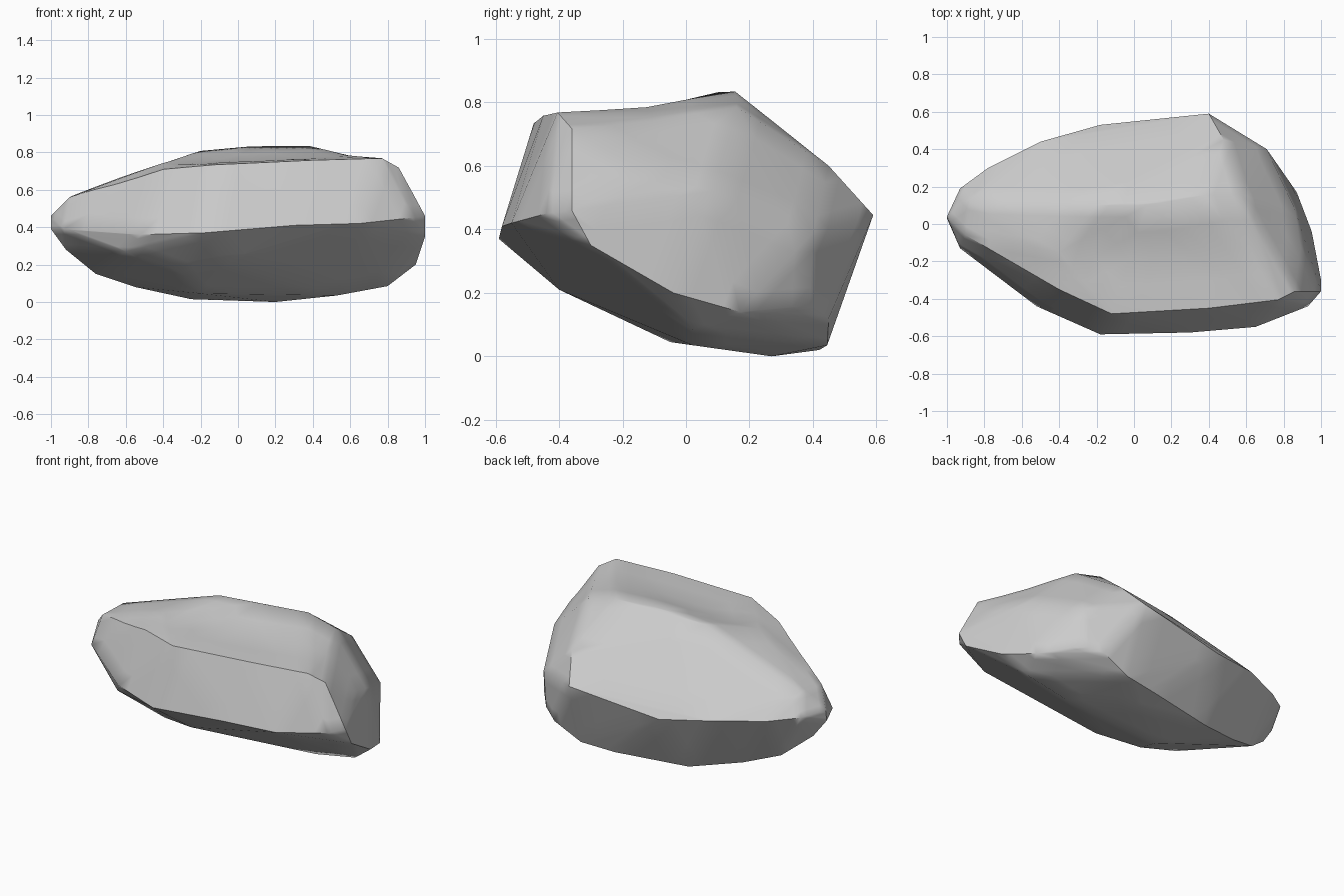
import bpy, bmesh, math

if "Cube" in bpy.data.objects:
    bpy.data.objects.remove(bpy.data.objects["Cube"])

# contour lines of the boulder: each a short run of corner points
front_rim = [(-.93, -.13, .39), (-.78, -.24, .37), (-.52, -.44, .36), (-.18, -.59, .37),
             (.3, -.58, .41), (.65, -.55, .42), (.93, -.44, .45)]
front_crest = [(-.9, -.06, .56), (-.4, -.35, .715), (-.12, -.48, .735), (.4, -.45, .76),
               (.77, -.405, .77), (.86, -.36, .72)]
top_ridge = [(-.88, .12, .57), (-.4, -.15, .76), (-.2, .1, .81), (.07, .1, .835),
             (.38, .155, .835), (.57, .16, .785), (.48, .45, .6)]
right_rim = [(1, -.36, .46), (1, -.3, .35), (.95, -.04, .2), (.87, .17, .14),
             (.7, .39, .16), (.71, .4, .39), (.86, .08, .52), (.89, -.12, .58)]
back_rim = [(.4, .59, .445), (.08, .555, .4), (-.18, .53, .37), (-.5, .44, .41),
            (-.78, .3, .43), (-.93, .19, .45)]
left_tip = [(-1, .04, .46), (-1, .03, .39), (-.92, .05, .28)]
underside = [(.2, .27, 0), (.2, .42, .02), (.42, .445, .035), (.6, .45, .12), (.8, .02, .085),
             (.53, .02, .035), (-.25, .33, .015), (-.55, .22, .08), (-.76, .14, .15),
             (-.2, -.05, .045), (-.3, -.3, .165), (-.05, -.4, .21), (-.6, -.34, .27)]

# wrap the contours in a skin
bm = bmesh.new()
for line in (front_rim, front_crest, top_ridge, right_rim, back_rim, left_tip, underside):
    for p in line:
        bm.verts.new(p)
bmesh.ops.convex_hull(bm, input=bm.verts[:])
loose = [v for v in bm.verts if not v.link_faces]
bmesh.ops.delete(bm, geom=loose, context='VERTS')
bmesh.ops.subdivide_edges(bm, edges=bm.edges[:], cuts=3, use_grid_fill=True)

# shallow hollow in the top face
for v in bm.verts:
    if v.co.z > .6:
        d = ((v.co.x - .1) / .6) ** 2 + ((v.co.y + .17) / .17) ** 2
        v.co.z -= .035 * math.exp(-d)

bmesh.ops.recalc_face_normals(bm, faces=bm.faces[:])
mesh = bpy.data.meshes.new("boulder")
bm.to_mesh(mesh)
bm.free()
boulder = bpy.data.objects.new("boulder", mesh)
bpy.context.collection.objects.link(boulder)

# smooth shading with crisp breaks
bpy.context.view_layer.objects.active = boulder
boulder.select_set(True)
bpy.ops.object.shade_smooth_by_angle(angle=math.radians(42))
